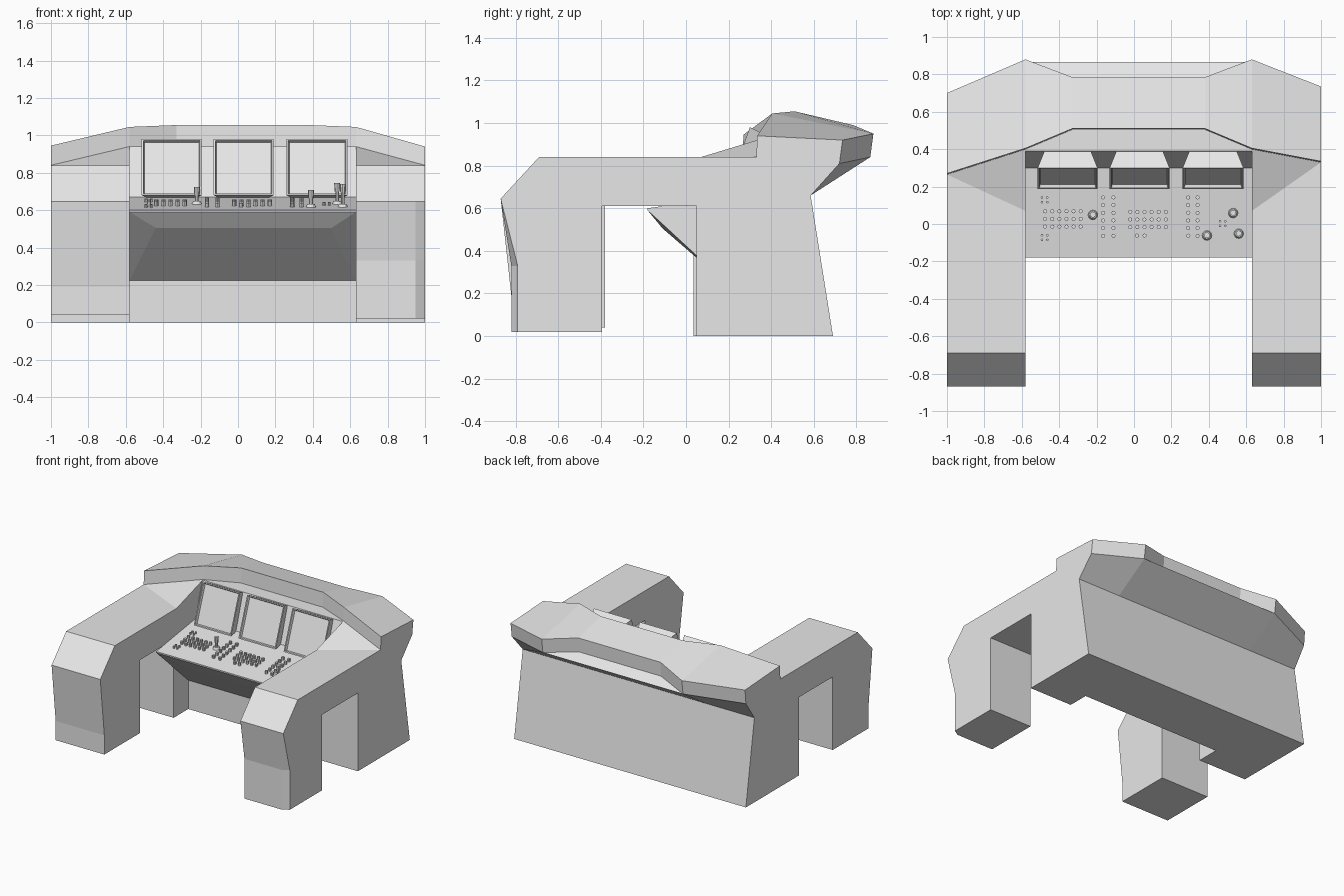
import bpy
import bmesh
from mathutils import Vector

cube = bpy.data.objects.get("Cube")
if cube:
    bpy.data.objects.remove(cube, do_unlink=True)

grey = bpy.data.materials.new("light grey")
grey.use_nodes = True
grey.diffuse_color = (0.8, 0.8, 0.8, 1)
grey.node_tree.nodes["Principled BSDF"].inputs["Base Color"].default_value = (0.8, 0.8, 0.8, 1)

RIGHT, LEFT = -0.58, 0.63  # inner walls of the two arms


def finish(bm, name):
    bmesh.ops.recalc_face_normals(bm, faces=bm.faces)
    mesh = bpy.data.meshes.new(name)
    bm.to_mesh(mesh)
    bm.free()
    mesh.materials.append(grey)
    obj = bpy.data.objects.new(name, mesh)
    bpy.context.collection.objects.link(obj)
    return obj


def loft(name, sections):
    """Skin (x, [(y, z), ...]) sections along x and cap both ends."""
    bm = bmesh.new()
    rings = [[bm.verts.new((x, y, z)) for y, z in pts] for x, pts in sections]
    for a, b in zip(rings, rings[1:]):
        for i in range(len(a)):
            j = (i + 1) % len(a)
            bm.faces.new((a[i], a[j], b[j], b[i]))
    bm.faces.new(rings[0])
    bm.faces.new(rings[-1])
    bmesh.ops.remove_doubles(bm, verts=bm.verts, dist=0.0005)
    return finish(bm, name)


def hull(name, points):
    bm = bmesh.new()
    for p in points:
        bm.verts.new(p)
    bmesh.ops.convex_hull(bm, input=bm.verts)
    bmesh.ops.dissolve_limit(bm, angle_limit=0.01, verts=bm.verts, edges=bm.edges)
    return finish(bm, name)


# Arms: front leg, armrest and rear leg in one side profile
def arm_profile(foot_y, knee_z, foot_z, gap_front, gap_back, hood_y):
    return [(foot_y, foot_z), (foot_y, knee_z), (-0.87, 0.645), (-0.69, 0.84),
            (hood_y, 0.84), (0.585, 0.66), (0.69, 0), (gap_back, 0),
            (gap_back, 0.61), (gap_front, 0.61), (gap_front, foot_z)]


right_profile = arm_profile(-0.82, 0.19, 0.04, -0.38, 0.035, 0.265)
left_profile = arm_profile(-0.82, 0.33, 0.02, -0.395, 0.05, 0.33)
left_edge = arm_profile(-0.79, 0.33, 0.02, -0.395, 0.05, 0.33)
loft("right_arm", [(-1, right_profile), (RIGHT, right_profile)])
loft("left_arm", [(LEFT, left_profile), (0.95, left_profile), (1, left_edge)])

# Sloped shoulders rising from the armrests to the hood
for name, inner, outer, y in (("right_shoulder", RIGHT, -1, 0.265),
                              ("left_shoulder", LEFT, 1, 0.33)):
    hull(name, [(inner, 0.07, 0.84), (outer, y, 0.84),
                (inner, 0.4, 0.94), (inner, 0.55, 0.7)])

# Central body carrying the control panel and the display wall
body = [(0.215, 0), (0.69, 0), (0.585, 0.66), (0.505, 0.94), (0.39, 0.94),
        (0.3, 0.67), (-0.18, 0.6), (-0.18, 0.59), (0.215, 0.225)]
loft("central_body", [(RIGHT, body), (LEFT, body)])

# Faceted belly under the control panel
hull("panel_underside",
     [(x, y, z) for x in (RIGHT, LEFT) for y, z in ((-0.18, 0.59), (0.215, 0.225))]
     + [(-0.44, -0.11, 0.505), (0.5, -0.11, 0.505)])


# Hood: front edge, top, rear edge, rear ledge and sloped underside
def hood_section(front, low, front_top, top, back, back_top, rim, rim_z, edge, edge_z):
    return [(front, low), (front_top, top), (back, back_top),
            (rim, rim_z), (edge, edge_z), (0.585, 0.66)]


shoulder = hood_section(0.4, 0.94, 0.405, 1.045, 0.88, 0.95, 0.865, 0.84, 0.865, 0.84)
middle = hood_section(0.505, 0.94, 0.51, 1.055, 0.785, 0.99, 0.78, 0.88, 0.865, 0.84)
loft("hood", [
    (-1, hood_section(0.265, 0.84, 0.27, 0.945, 0.7, 0.92, 0.69, 0.81, 0.69, 0.81)),
    (RIGHT, shoulder), (-0.33, middle), (0.38, middle), (LEFT, shoulder),
    (1, hood_section(0.33, 0.84, 0.335, 0.94, 0.735, 0.92, 0.72, 0.81, 0.72, 0.81)),
])

# Three displays with raised frames, tapering back into the wall
for name, x0, x1 in (("right_display", -0.515, -0.195),
                     ("centre_display", -0.13, 0.19),
                     ("left_display", 0.26, 0.585)):
    bm = bmesh.new()
    front = [bm.verts.new(p) for p in ((x0, 0.19, 0.68), (x1, 0.19, 0.68),
                                       (x1, 0.30, 0.98), (x0, 0.30, 0.98))]
    back = [bm.verts.new(p) for p in ((x0 + 0.04, 0.32, 0.66), (x1 - 0.04, 0.32, 0.66),
                                      (x1 - 0.04, 0.4, 0.93), (x0 + 0.04, 0.4, 0.93))]
    screen = bm.faces.new(front)
    bm.faces.new(back[::-1])
    for i in range(4):
        j = (i + 1) % 4
        bm.faces.new((front[j], front[i], back[i], back[j]))
    bmesh.ops.recalc_face_normals(bm, faces=bm.faces)
    bmesh.ops.inset_region(bm, faces=[screen], thickness=0.012)
    bmesh.ops.inset_region(bm, faces=[screen], thickness=0.008, depth=-0.018)
    finish(bm, name)


# Controls standing on the panel
def panel_z(y):
    return 0.6 + (y + 0.18) * 0.07 / 0.48


def peg(bm, x, y, radius, low, high, sides=8, tip=None):
    start = len(bm.verts)
    bmesh.ops.create_cone(bm, cap_ends=True, segments=sides, radius1=radius,
                          radius2=radius if tip is None else tip, depth=high - low)
    bm.verts.ensure_lookup_table()
    shift = Vector((x, y, panel_z(y) + (low + high) / 2))
    bmesh.ops.translate(bm, vec=shift, verts=bm.verts[start:])


def button_grid(name, x0, y0, cols, rows, dx, dy, radius, height):
    bm = bmesh.new()
    for c in range(cols):
        for r in range(rows):
            peg(bm, x0 + c * dx, y0 - r * dy, radius, -0.005, height)
    finish(bm, name)


for name, x0, y0, cols, rows, dx in (
        ("right_buttons", -0.475, 0.068, 6, 3, 0.038),
        ("right_switch_columns", -0.165, 0.142, 2, 6, 0.055),
        ("centre_buttons", -0.02, 0.065, 6, 3, 0.038),
        ("centre_lower_buttons", 0.017, -0.062, 2, 1, 0.04),
        ("left_switch_columns", 0.29, 0.142, 2, 6, 0.05)):
    button_grid(name, x0, y0, cols, rows, dx, 0.041, 0.011, 0.022)

for name, x0, y0 in (("right_upper_keys", -0.492, 0.142),
                     ("right_lower_keys", -0.492, -0.06),
                     ("left_keys", 0.46, 0.015)):
    button_grid(name, x0, y0, 2, 2, 0.028, 0.025, 0.007, 0.016)

# Levers: round base, tapered stem and thicker grip
for name, x, y, height in (("right_lever", -0.22, 0.05, 0.09),
                           ("front_left_lever", 0.39, -0.06, 0.09),
                           ("rear_left_lever", 0.53, 0.06, 0.11),
                           ("outer_left_lever", 0.56, -0.05, 0.12)):
    bm = bmesh.new()
    peg(bm, x, y, 0.03, -0.01, 0.015, 12, 0.02)
    peg(bm, x, y, 0.01, 0, height - 0.04)
    peg(bm, x, y, 0.013, height - 0.045, height, 8, 0.016)
    finish(bm, name)
